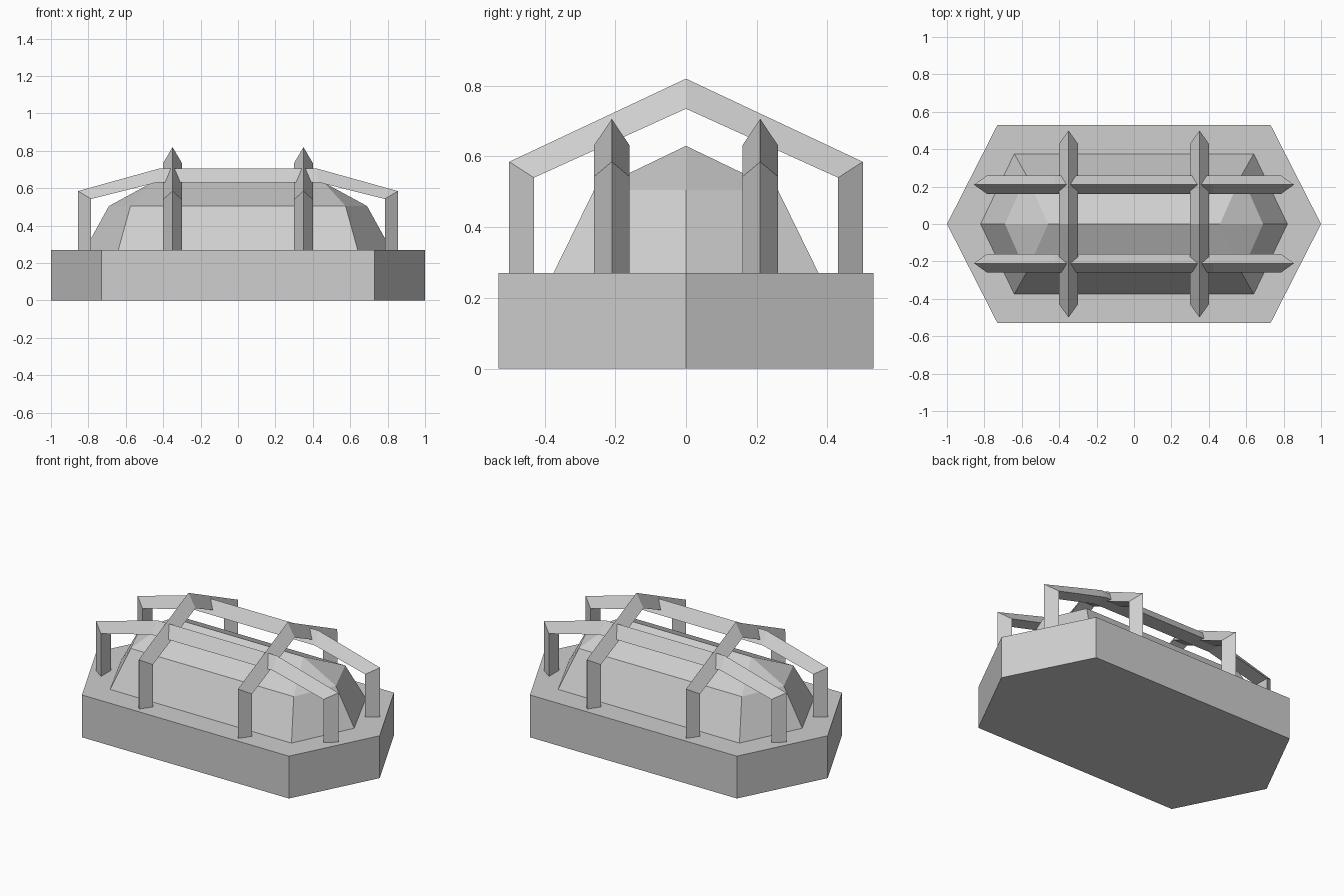
import bpy
import bmesh

cube = bpy.data.objects.get("Cube")
if cube:
    bpy.data.objects.remove(cube, do_unlink=True)

grey = bpy.data.materials.new("light grey")
grey.use_nodes = True
colour = (0.62, 0.62, 0.62, 1)
grey.diffuse_color = colour
grey.node_tree.nodes["Principled BSDF"].inputs["Base Color"].default_value = colour

BASE_TOP = 0.27


def hexagon(tip, corner, side, z):
    """Elongated hexagon with its tips on the x axis."""
    return [(tip, 0, z), (corner, side, z), (-corner, side, z),
            (-tip, 0, z), (-corner, -side, z), (corner, -side, z)]


def loft(name, rings):
    """Join equal rings of points into a closed, flat-shaded solid."""
    bm = bmesh.new()
    loops = [[bm.verts.new(p) for p in ring] for ring in rings]
    count = len(loops[0])
    for low, high in zip(loops, loops[1:]):
        for i in range(count):
            j = (i + 1) % count
            bm.faces.new((low[i], low[j], high[j], high[i]))
    bm.faces.new(loops[0][::-1])
    bm.faces.new(loops[-1])
    bmesh.ops.remove_doubles(bm, verts=bm.verts, dist=0.0005)
    bmesh.ops.recalc_face_normals(bm, faces=bm.faces)
    mesh = bpy.data.meshes.new(name)
    bm.to_mesh(mesh)
    bm.free()
    mesh.materials.append(grey)
    obj = bpy.data.objects.new(name, mesh)
    bpy.context.collection.objects.link(obj)
    return obj


def frame(name, outer, inner, offset, along_x):
    """Bent bar with a triangular section: sharp ridge outside, flat inside."""
    def point(run, z, shift):
        return (run, offset + shift, z) if along_x else (offset + shift, run, z)
    rings = [[point(*o, 0), point(*i, -0.05), point(*i, 0.05)]
             for o, i in zip(outer, inner)]
    loft(name, rings)


def mirrored(half):
    """Complete a half path across its centre."""
    return half + [(-run, z) for run, z in reversed(half) if run != 0]


# Base slab
loft("base", [hexagon(1, 0.73, 0.53, 0), hexagon(1, 0.73, 0.53, BASE_TOP)])

# Faceted body, closing to a ridge along the top
body = loft("body", [hexagon(0.82, 0.64, 0.375, BASE_TOP),
                     hexagon(0.69, 0.575, 0.26, 0.505)])
bm = bmesh.new()
bm.from_mesh(body.data)
cap = max(bm.faces, key=lambda f: f.calc_center_median().z)
rim = list(cap.verts)
bmesh.ops.delete(bm, geom=[cap], context='FACES_ONLY')
ridge = {s: bm.verts.new((s * 0.46, 0, 0.63)) for s in (-1, 1)}
for a, b in zip(rim, rim[1:] + rim[:1]):
    sa, sb = (1 if v.co.x > 0 else -1 for v in (a, b))
    if sa == sb:
        bm.faces.new((a, b, ridge[sa]))
    else:
        bm.faces.new((a, b, ridge[sb], ridge[sa]))
bmesh.ops.recalc_face_normals(bm, faces=bm.faces)
bm.to_mesh(body.data)
bm.free()

# Gabled frames across the body
cross_outer = mirrored([(-0.5, BASE_TOP), (-0.5, 0.585), (0, 0.82)])
cross_inner = mirrored([(-0.43, BASE_TOP), (-0.43, 0.54), (0, 0.735)])
for side, x in (("left", 0.35), ("right", -0.35)):
    frame(side + "_cross_frame", cross_outer, cross_inner, x, False)

# Long frames running end to end
long_outer = mirrored([(-0.855, BASE_TOP), (-0.855, 0.585), (-0.42, 0.706)])
long_inner = mirrored([(-0.785, BASE_TOP), (-0.785, 0.543), (-0.43, 0.632)])
for side, y in (("front", -0.21), ("back", 0.21)):
    frame(side + "_long_frame", long_outer, long_inner, y, True)
